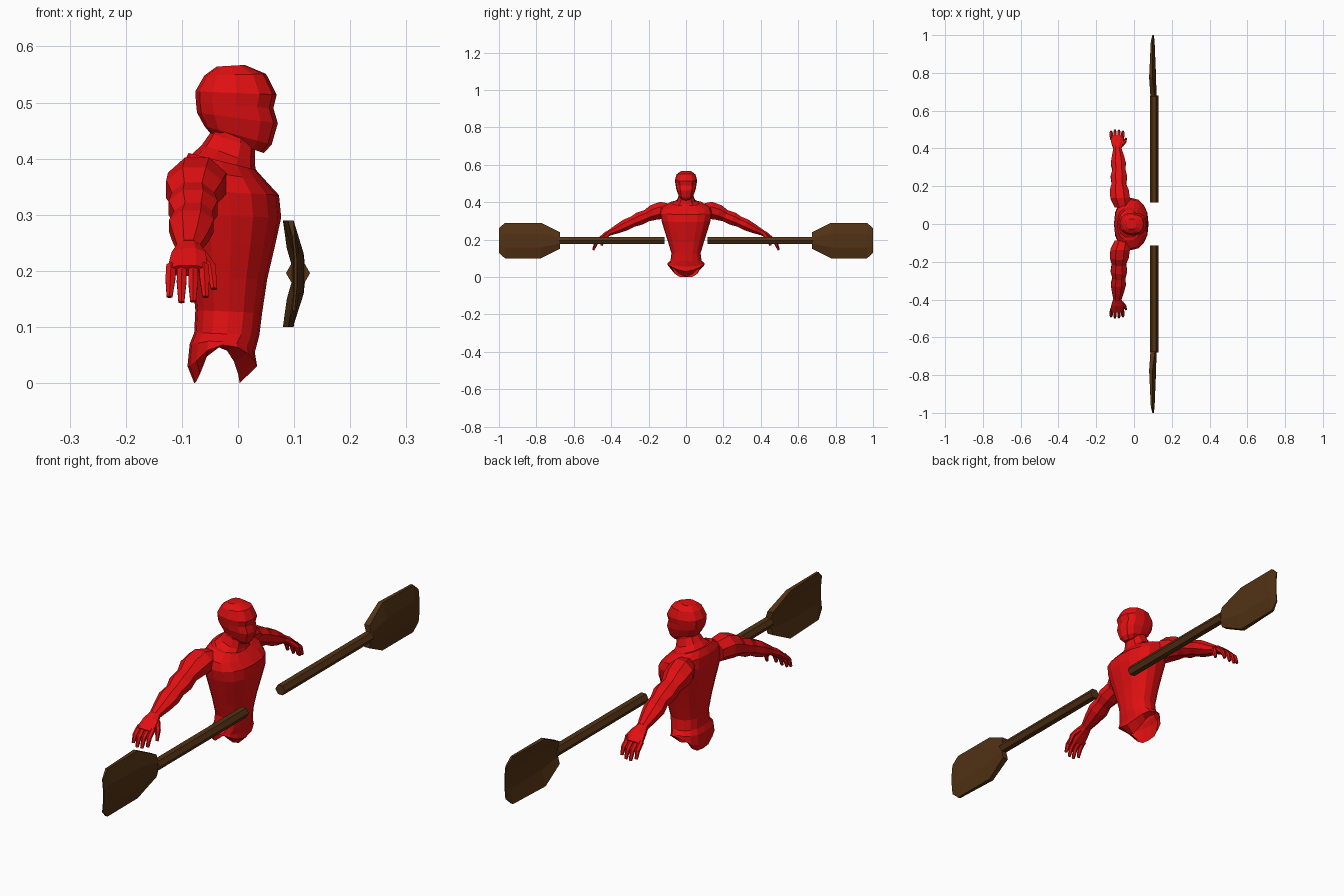
import bpy, bmesh, math
from mathutils import Vector


def material(name, rgb):
    m = bpy.data.materials.new(name)
    m.diffuse_color = (*rgb, 1)
    return m


RED = material("red", (0.75, 0.005, 0.006))
BROWN = material("dark brown", (0.085, 0.032, 0.007))


def loft(name, rings, mat, cap_start=True, cap_end=True):
    """Skin a list of closed rings that share one point count."""
    bm = bmesh.new()
    rows = [[bm.verts.new(p) for p in ring] for ring in rings]
    n = len(rows[0])
    for a, b in zip(rows, rows[1:]):
        for i in range(n):
            j = (i + 1) % n
            bm.faces.new((a[i], a[j], b[j], b[i]))
    if cap_start:
        bm.faces.new(rows[0][::-1])
    if cap_end:
        bm.faces.new(rows[-1])
    bmesh.ops.recalc_face_normals(bm, faces=bm.faces)
    me = bpy.data.meshes.new(name)
    bm.to_mesh(me)
    bm.free()
    me.materials.append(mat)
    ob = bpy.data.objects.new(name, me)
    bpy.context.collection.objects.link(ob)
    return ob


def spow(v, e):
    return math.copysign(abs(v) ** e, v)


def body_ring(xb, zb, xf, zf, w, lift=0.0, n=16, e=0.85):
    """Tilted rounded ring from a back point, a front point and a half width."""
    pts = []
    for i in range(n):
        a = 2 * math.pi * i / n
        t = (spow(math.cos(a), e) + 1) / 2
        s = abs(math.sin(a))
        k = 1.5 if math.cos(a) > 0 else 4
        pts.append((xb + (xf - xb) * t, w * spow(math.sin(a), e),
                    zb + (zf - zb) * t + lift * s ** k))
    return pts


def limb(name, path, mat, side=1, n=8):
    """Tube along (x, y, z, half width in x, half thickness) stations."""
    rings = []
    for i, (x, y, z, rx, rn) in enumerate(path):
        p, q = path[max(i - 1, 0)], path[min(i + 1, len(path) - 1)]
        d = Vector((0, q[1] - p[1], q[2] - p[2])).normalized()
        ring = []
        for k in range(n):
            a = 2 * math.pi * (k + 0.5) / n
            c, s = rx * math.cos(a), rn * math.sin(a)
            ring.append((x + c, side * (y - d.z * s), z + d.y * s))
        rings.append(ring)
    return loft(name, rings, mat)


# Torso: hip flaps with leg openings, waist, chest, shoulders
loft("torso", [body_ring(*r) for r in (
    (-0.078, 0.0, 0.003, 0.0, 0.080, 0.065),
    (-0.090, 0.03, 0.034, 0.03, 0.100, 0.038),
    (-0.086, 0.07, 0.030, 0.055, 0.098, 0.012),
    (-0.078, 0.09, 0.038, 0.085, 0.083),
    (-0.076, 0.13, 0.043, 0.125, 0.078),
    (-0.082, 0.19, 0.052, 0.185, 0.096),
    (-0.092, 0.25, 0.066, 0.245, 0.115),
    (-0.102, 0.30, 0.077, 0.295, 0.130),
    (-0.106, 0.345, 0.073, 0.335, 0.138),
    (-0.102, 0.385, 0.050, 0.360, 0.132),
    (-0.088, 0.41, 0.032, 0.380, 0.088),
)], RED, cap_start=False)

# Neck
loft("neck", [body_ring(*r, n=10) for r in (
    (-0.090, 0.400, 0.034, 0.370, 0.092),
    (-0.064, 0.425, 0.030, 0.390, 0.050),
    (-0.050, 0.445, 0.030, 0.420, 0.040),
    (-0.045, 0.470, 0.030, 0.450, 0.040),
)], RED)

# Head: chin, jaw, cheeks, recessed eyes, brow, crown
loft("head", [body_ring(*r, n=12, e=0.8) for r in (
    (-0.045, 0.440, 0.046, 0.410, 0.026),
    (-0.060, 0.458, 0.060, 0.425, 0.042),
    (-0.073, 0.482, 0.071, 0.463, 0.053),
    (-0.075, 0.500, 0.063, 0.490, 0.056),
    (-0.076, 0.520, 0.069, 0.514, 0.060),
    (-0.060, 0.548, 0.050, 0.551, 0.050),
    (-0.038, 0.564, 0.012, 0.567, 0.028),
)], RED)

ARM = ((-0.060, 0.090, 0.350, 0.045, 0.045),
       (-0.073, 0.135, 0.356, 0.056, 0.050),
       (-0.078, 0.175, 0.345, 0.054, 0.045),
       (-0.080, 0.210, 0.328, 0.041, 0.035),
       (-0.080, 0.250, 0.312, 0.047, 0.038),
       (-0.080, 0.285, 0.296, 0.037, 0.031),
       (-0.083, 0.320, 0.280, 0.043, 0.033),
       (-0.085, 0.360, 0.260, 0.034, 0.027),
       (-0.088, 0.402, 0.240, 0.022, 0.018))
PALM = ((-0.088, 0.395, 0.244, 0.021, 0.017),
        (-0.088, 0.425, 0.228, 0.033, 0.016),
        (-0.090, 0.462, 0.200, 0.039, 0.013))
# Fingers: x at knuckle, x at tip, tip length factor
FINGERS = ((-0.119, -0.122, 0.85), (-0.100, -0.101, 1.0),
           (-0.080, -0.080, 0.98), (-0.061, -0.058, 0.85))

for side, label in ((1, "left"), (-1, "right")):
    limb(label + "_arm", ARM, RED, side)
    limb(label + "_palm", PALM, RED, side)
    for i, (x0, x1, f) in enumerate(FINGERS):
        limb(f"{label}_finger_{i + 1}", (
            (x0, 0.452, 0.208, 0.010, 0.010),
            ((x0 + x1) / 2, 0.452 + 0.031 * f, 0.208 - 0.027 * f, 0.010, 0.009),
            (x1, 0.452 + 0.044 * f, 0.208 - 0.064 * f, 0.006, 0.006)), RED, side, 6)
    limb(label + "_thumb", (
        (-0.068, 0.415, 0.232, 0.012, 0.012),
        (-0.049, 0.437, 0.207, 0.011, 0.010),
        (-0.043, 0.452, 0.168, 0.006, 0.006)), RED, side, 6)

    # Paddle shaft, six sided
    shaft = [[(0.107 + 0.0215 * math.cos(k * math.pi / 3), side * y,
               0.196 + 0.0215 * math.sin(k * math.pi / 3)) for k in range(6)]
             for y in (0.115, 0.68)]
    loft(label + "_paddle_shaft", shaft, BROWN)

    # Paddle blade: bent cross-section, thinning to the tip
    blade = []
    for y, h, mid, bend, t in ((0.675, 0.045, 0.107, 0.008, 0.024),
                               (0.775, 0.095, 0.108, 0.019, 0.018),
                               (0.968, 0.095, 0.104, 0.010, 0.010),
                               (1.0, 0.066, 0.103, 0.004, 0.004)):
        outline = ((-1, bend), (-0.38, 0), (0.38, 0), (1, bend))
        front = [(mid - b + t / 2, side * y, 0.195 + h * u) for u, b in outline]
        back = [(mid - b - t / 2, side * y, 0.195 + h * u) for u, b in outline]
        blade.append(front + back[::-1])
    loft(label + "_paddle_blade", blade, BROWN)
